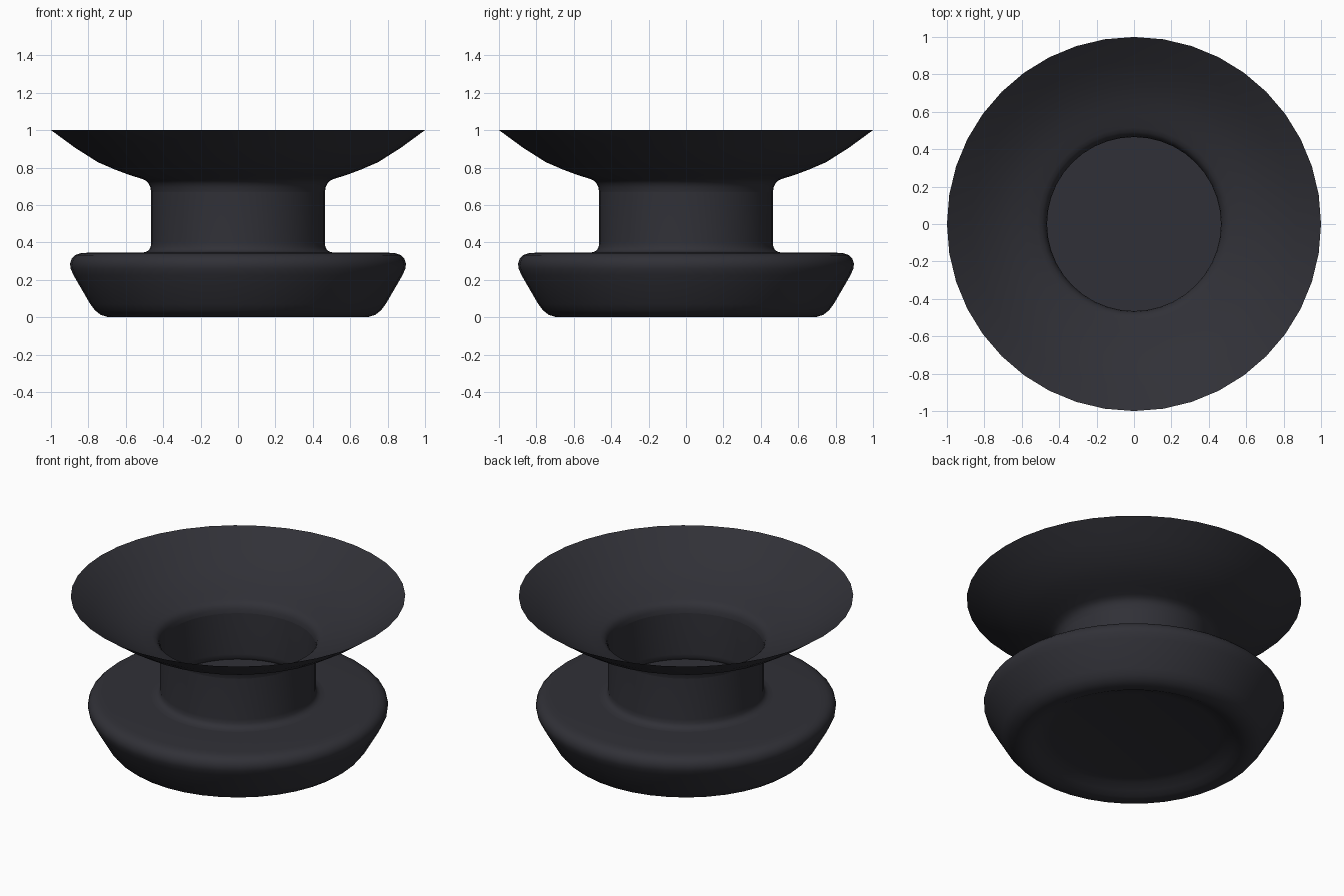
import bpy, bmesh, math

if "Cube" in bpy.data.objects:
    bpy.data.objects.remove(bpy.data.objects["Cube"])

SIDES = 40

rubber = bpy.data.materials.new("charcoal rubber")
rubber.diffuse_color = (0.030, 0.030, 0.038, 1.0)
rubber.use_nodes = True
rubber.node_tree.nodes["Principled BSDF"].inputs["Base Color"].default_value = rubber.diffuse_color


def lathe(name, profile):
    """Revolve a list of (radius, height) points; radius 0 closes to a point."""
    bm = bmesh.new()
    rings = []
    for r, z in profile:
        if r == 0:
            rings.append([bm.verts.new((0, 0, z))] * SIDES)
        else:
            rings.append([bm.verts.new((r * math.cos(a), r * math.sin(a), z))
                          for a in (2 * math.pi * i / SIDES for i in range(SIDES))])
    for low, high in zip(rings, rings[1:]):
        for i in range(SIDES):
            j = (i + 1) % SIDES
            corners = list(dict.fromkeys((low[i], low[j], high[j], high[i])))
            bm.faces.new(corners)
    mesh = bpy.data.meshes.new(name)
    bm.to_mesh(mesh)
    bm.free()
    mesh.materials.append(rubber)
    obj = bpy.data.objects.new(name, mesh)
    bpy.context.collection.objects.link(obj)
    mesh.shade_smooth()
    mesh.set_sharp_from_angle(angle=math.radians(45))
    return obj


# Rounded foot with a shallow recess underneath and a flat top
lathe("base", [
    (0, 0.06), (0.50, 0.06), (0.55, 0.05), (0.60, 0.025), (0.64, 0.006), (0.67, 0.0),
    (0.70, 0.002), (0.735, 0.013), (0.765, 0.037), (0.79, 0.07), (0.88, 0.225),
    (0.895, 0.26), (0.898, 0.285), (0.89, 0.312), (0.87, 0.332), (0.84, 0.342),
    (0.80, 0.345), (0.52, 0.345)])

# Thin tube neck with a small fillet where it meets the base
lathe("neck", [
    (0.52, 0.345), (0.495, 0.348), (0.477, 0.358), (0.467, 0.375),
    (0.465, 0.40), (0.465, 0.67)])

# Floor seen down inside the neck
lathe("neck_floor", [(0.467, 0.365), (0, 0.365)])

# Flared thin dish
lathe("dish", [
    (0.465, 0.67), (0.469, 0.695), (0.478, 0.715), (0.493, 0.73), (0.515, 0.74),
    (0.58, 0.76), (0.66, 0.79), (0.75, 0.829), (0.87, 0.905), (1.0, 1.0)])
